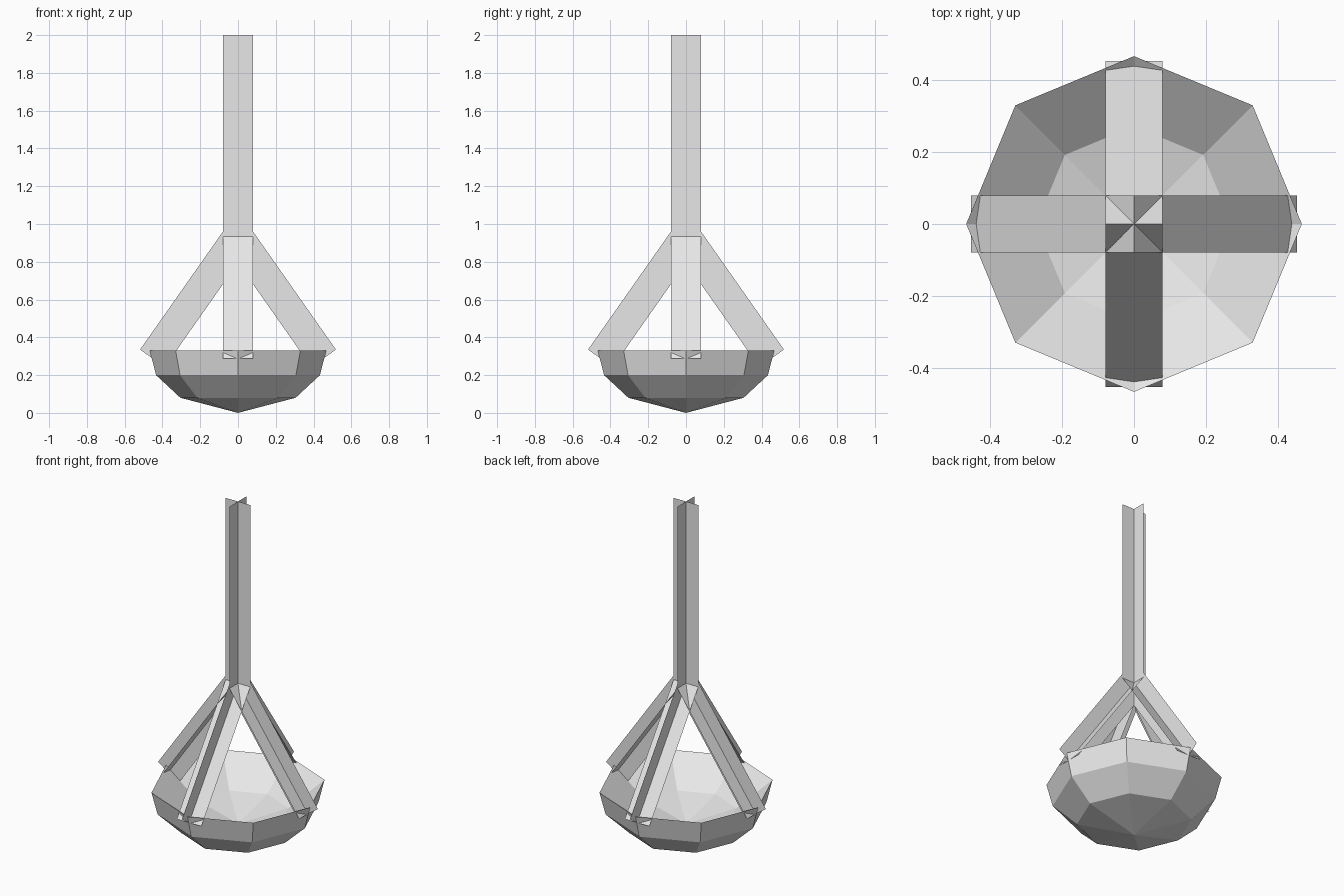
import bpy, bmesh
from math import cos, sin, pi
from mathutils import Vector

cube = bpy.data.objects.get("Cube")
if cube:
    bpy.data.objects.remove(cube)

grey = bpy.data.materials.new("pale_grey")
grey.use_nodes = True
grey.diffuse_color = (0.8, 0.8, 0.8, 1)
grey.node_tree.nodes["Principled BSDF"].inputs["Base Color"].default_value = (0.8, 0.8, 0.8, 1)


def finish(name, bm):
    mesh = bpy.data.meshes.new(name)
    bm.to_mesh(mesh)
    bm.free()
    mesh.materials.append(grey)
    obj = bpy.data.objects.new(name, mesh)
    bpy.context.collection.objects.link(obj)
    return obj


def crossed_strips(name, start, end, side, half=0.08):
    """Two flat strips crossing along the line from start to end."""
    start, end, side = Vector(start), Vector(end), Vector(side)
    other = (end - start).normalized().cross(side)
    bm = bmesh.new()
    for d in (side * half, other * half):
        bm.faces.new([bm.verts.new(p) for p in (start - d, end - d, end + d, start + d)])
    return finish(name, bm)


# Hanging post
crossed_strips("post", (0, 0, 0.91), (0, 0, 2), (1, 0, 0))

# Four slanted straps from the post to the bowl rim
for i, place in enumerate(("left", "back", "right", "front")):
    a = i * pi / 2
    crossed_strips(place + "_strap", (0, 0, 0.934),
                   (0.453 * cos(a), 0.453 * sin(a), 0.289), (-sin(a), cos(a), 0))

# Eight-sided bowl: outer shell up to the rim, then the inner hollow
profile = [(0.305, 0.08), (0.434, 0.2), (0.467, 0.33), (0.272, 0.18)]
sides = 8
bm = bmesh.new()
rings = [[bm.verts.new((r * cos(2 * pi * k / sides), r * sin(2 * pi * k / sides), z))
          for k in range(sides)] for r, z in profile]
bottom = bm.verts.new((0, 0, 0))
floor = bm.verts.new((0, 0, 0.11))
for k in range(sides):
    n = (k + 1) % sides
    for low, high in zip(rings, rings[1:]):
        bm.faces.new((low[k], low[n], high[n], high[k]))
    bm.faces.new((bottom, rings[0][n], rings[0][k]))
    bm.faces.new((floor, rings[-1][k], rings[-1][n]))
finish("bowl", bm)
